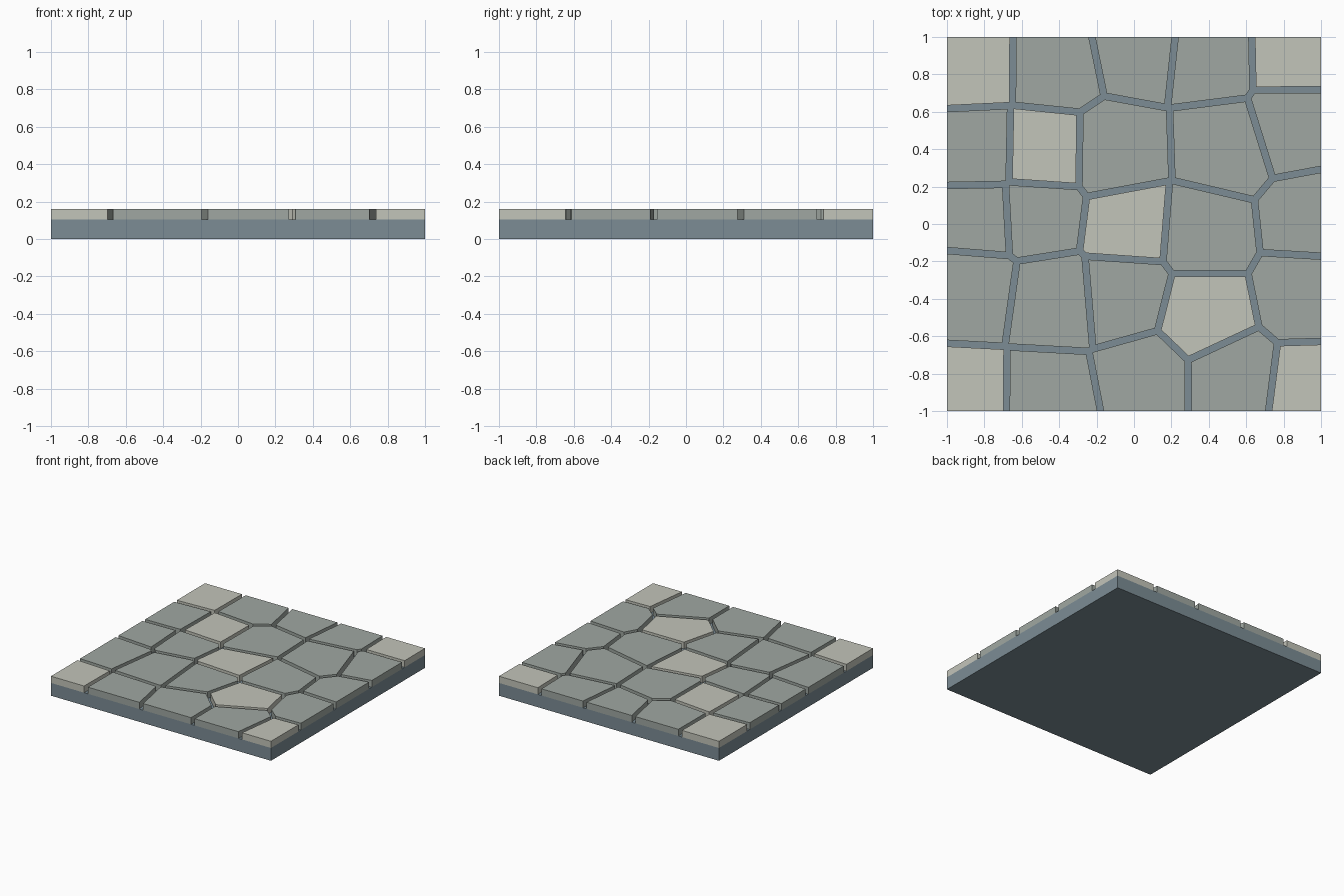
import bpy, bmesh
from math import atan2
from mathutils import Vector

if "Cube" in bpy.data.objects:
    bpy.data.objects.remove(bpy.data.objects["Cube"])

GAP, BASE_TOP, TOP = 0.034, 0.105, 0.16


def material(name, rgb):
    m = bpy.data.materials.new(name)
    m.diffuse_color = (*rgb, 1)
    m.use_nodes = True
    m.node_tree.nodes["Principled BSDF"].inputs["Base Color"].default_value = m.diffuse_color
    return m


def prism(name, outline, z0, z1, mat):
    bm = bmesh.new()
    face = bm.faces.new([bm.verts.new((x, y, z0)) for x, y in outline])
    new = bmesh.ops.extrude_face_region(bm, geom=[face])["geom"]
    bmesh.ops.translate(bm, vec=(0, 0, z1 - z0),
                        verts=[g for g in new if isinstance(g, bmesh.types.BMVert)])
    bmesh.ops.recalc_face_normals(bm, faces=bm.faces)
    mesh = bpy.data.meshes.new(name)
    bm.to_mesh(mesh)
    bm.free()
    mesh.materials.append(mat)
    ob = bpy.data.objects.new(name, mesh)
    bpy.context.collection.objects.link(ob)


# joints: where four stones meet, each a short link (x1, y1, x2, y2), left end first
links = [
    [(-.66, .633, -.65, .635), (-.289, .598, -.16, .684), (.179, .622, .19, .62), (.607, .673, .636, .716)],
    [(-.687, .212, -.668, .225), (-.294, .2, -.254, .147), (.19, .23, .203, .233), (.644, .129, .741, .244)],
    [(-.666, -.169, -.626, -.198), (-.291, -.145, -.262, -.172), (.155, -.201, .203, -.265), (.61, -.265, .674, -.153)],
    [(-.69, -.654, -.679, -.657), (-.241, -.681, -.22, -.668), (.126, -.571, .289, -.727), (.668, -.55, .767, -.635)],
]
# where the joints run out at the edges of the slab
top = [-1, -.647, -.225, .22, .63, 1]
bottom = [-1, -.682, -.179, .29, .72, 1]
left = [.617, .206, -.142, -.638]
right = [.718, .292, -.172, -.628]

grid = [[(x, 1) for x in top]]
for row, l, r in zip(links, left, right):
    grid.append([(-1, l)] + row + [(1, r)])
grid.append([(x, -1) for x in bottom])


def corner_points(node, dx, dy):
    """Points of a joint touched by the stone lying towards (dx, dy)."""
    a, b = Vector(node[:2]), Vector(node[-2:])
    if len(node) == 2:
        return [a]
    slope = 1 if b.y > a.y else -1
    if dx * dy != slope:
        return [a, b]
    return [b] if dx > 0 else [a]


def clip(poly, origin, normal):
    """Keep the part of a convex outline on the normal's side of a line."""
    out = []
    for p, q in zip(poly, poly[1:] + poly[:1]):
        d, e = (p - origin).dot(normal), (q - origin).dot(normal)
        if d >= 0:
            out.append(p)
        if d * e < 0:
            out.append(p.lerp(q, d / (d - e)))
    return out


def stone_outline(r, c):
    pts = []
    for i, j, dx, dy in ((r, c, 1, -1), (r, c + 1, -1, -1),
                         (r + 1, c, 1, 1), (r + 1, c + 1, -1, 1)):
        pts += corner_points(grid[i][j], dx, dy)
    mid = sum(pts, Vector((0, 0))) / len(pts)
    pts.sort(key=lambda p: atan2(p.y - mid.y, p.x - mid.x))
    poly = [Vector(v) for v in ((-1, -1), (1, -1), (1, 1), (-1, 1))]
    for p, q in zip(pts, pts[1:] + pts[:1]):
        if any(abs(p[k]) == 1 and p[k] == q[k] for k in (0, 1)):
            continue  # outer edge stays flush
        d = (q - p).normalized()
        n = Vector((-d.y, d.x))
        poly = clip(poly, p + n * GAP / 2, n)
    return poly


slate = material("slate", (.20, .265, .30))
grey = material("grey_stone", (.35, .39, .36))
pale = material("pale_stone", (.545, .555, .49))

# mortar bed
prism("base_slab", [(-1, -1), (1, -1), (1, 1), (-1, 1)], 0, BASE_TOP, slate)

# paving stones: pale on the diagonal and in the corners
for r in range(5):
    for c in range(5):
        is_pale = r == c or (r in (0, 4) and c in (0, 4))
        prism(f"paving_stone_{r}_{c}", stone_outline(r, c), BASE_TOP, TOP,
              pale if is_pale else grey)
